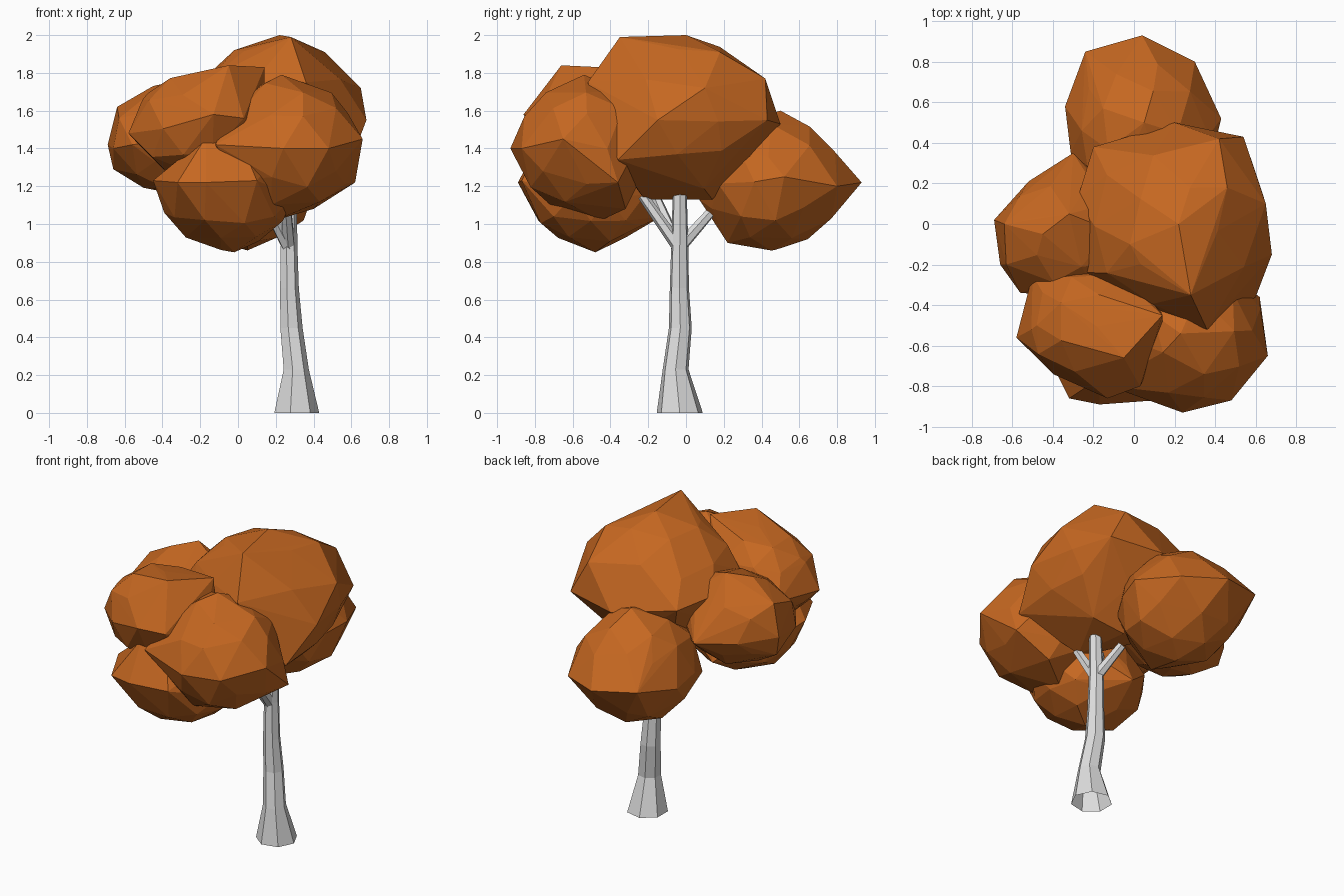
import bpy
import bmesh
import math
import random
from mathutils import Vector

if "Cube" in bpy.data.objects:
    bpy.data.objects.remove(bpy.data.objects["Cube"], do_unlink=True)


def make_material(name, rgb):
    mat = bpy.data.materials.new(name)
    mat.use_nodes = True
    mat.diffuse_color = (*rgb, 1)
    bsdf = next(n for n in mat.node_tree.nodes if n.type == "BSDF_PRINCIPLED")
    bsdf.inputs["Base Color"].default_value = (*rgb, 1)
    bsdf.inputs["Roughness"].default_value = 0.9
    return mat


orange = make_material("autumn_orange", (0.56, 0.136, 0.015))
bark = make_material("pale_grey_bark", (0.74, 0.74, 0.74))


def finish(name, bm, mat):
    mesh = bpy.data.meshes.new(name)
    bm.to_mesh(mesh)
    bm.free()
    mesh.materials.append(mat)
    obj = bpy.data.objects.new(name, mesh)
    bpy.context.collection.objects.link(obj)
    return obj


def leaf_clump(name, centre, radii, corners, seed):
    """Faceted, irregular ball whose hull is drawn out to a few corners."""
    rng = random.Random(seed)
    bm = bmesh.new()
    bmesh.ops.create_icosphere(bm, subdivisions=2, radius=1)
    for v in bm.verts:
        wobble = Vector([rng.uniform(-0.1, 0.1) for _ in range(3)])
        unit = (v.co + wobble).normalized() * rng.uniform(0.93, 1.0)
        v.co = [c + u * r for c, u, r in zip(centre, unit, radii)]
    bmesh.ops.delete(bm, geom=bm.edges[:], context="EDGES_FACES")
    for corner in corners:
        bm.verts.new(corner)
    hull = bmesh.ops.convex_hull(bm, input=bm.verts[:])
    inner = {g for g in hull["geom_interior"] + hull["geom_unused"]
             if isinstance(g, bmesh.types.BMVert)}
    bmesh.ops.delete(bm, geom=list(inner), context="VERTS")
    bmesh.ops.recalc_face_normals(bm, faces=bm.faces[:])
    return finish(name, bm, orange)


def limb(name, stations, sides, level=False):
    """Tapered tube through (x, y, z, radius) stations, open at the foot."""
    bm = bmesh.new()
    points = [Vector(s[:3]) for s in stations]
    axis = Vector((0, 0, 1)) if level else points[-1] - points[0]
    quat = axis.to_track_quat("Z", "Y")
    rings = []
    for p, s in zip(points, stations):
        ring = []
        for k in range(sides):
            a = math.tau * (k + 0.5) / sides
            ring.append(bm.verts.new(p + quat @ Vector((math.cos(a), math.sin(a), 0)) * s[3]))
        rings.append(ring)
    for r, q in zip(rings, rings[1:]):
        for k in range(sides):
            n = (k + 1) % sides
            bm.faces.new((r[k], r[n], q[n], q[k]))
    bm.faces.new(rings[-1])
    return finish(name, bm, bark)


# Trunk with flared foot
limb("trunk", [
    (0.305, -0.033, 0.0, 0.125),
    (0.305, -0.055, 0.23, 0.07),
    (0.28, -0.03, 0.45, 0.062),
    (0.27, -0.035, 0.66, 0.052),
    (0.268, -0.033, 0.9, 0.046),
    (0.275, -0.033, 1.2, 0.037),
], 7, level=True)

# Branches reaching into the foliage
limb("back_branch", [(0.27, -0.03, 0.88, 0.035), (0.2, 0.125, 1.055, 0.027)], 6)
limb("front_branch", [(0.27, -0.04, 0.88, 0.035), (0.25, -0.23, 1.15, 0.027)], 6)
limb("right_branch", [(0.27, -0.04, 0.87, 0.035), (0.13, -0.16, 1.14, 0.027)], 6)

# Foliage clumps
leaf_clump("main_crown", (0.2, -0.02, 1.56), (0.47, 0.47, 0.43), [
    (0.28, -0.35, 1.99), (0.22, 0, 2), (0.42, 0.42, 1.77), (0.54, 0.43, 1.55),
    (0.36, -0.52, 1.75), (-0.2, 0.38, 1.6), (0.2, 0.5, 1.53), (0.68, -0.15, 1.55),
    (0.65, 0.1, 1.72), (0.2, 0.14, 1.13), (0.25, -0.22, 1.13), (0.6, -0.36, 1.34),
    (0.46, 0.18, 1.91), (-0.02, -0.1, 1.92), (-0.28, 0.12, 1.62), (-0.23, -0.24, 1.64)], 3)
leaf_clump("back_foliage", (0.04, 0.45, 1.22), (0.38, 0.39, 0.36), [
    (0.04, 0.93, 1.22), (0.3, 0.8, 1.2), (-0.24, 0.85, 1.25), (0.43, 0.52, 1.25),
    (-0.34, 0.58, 1.2), (0.05, 0.45, 0.86), (0.05, 0.22, 0.9), (0.05, 0.5, 1.6),
    (0.08, 0.07, 1.13), (-0.26, 0.2, 1.15)], 5)
leaf_clump("front_left_foliage", (0.27, -0.54, 1.41), (0.38, 0.37, 0.37), [
    (0.24, -0.93, 1.4), (0.48, -0.87, 1.4), (0.66, -0.65, 1.45), (0.62, -0.36, 1.22),
    (0.23, -0.54, 1.79), (0.2, -0.45, 1.02), (-0.12, -0.8, 1.42), (0.4, -0.32, 1.08)], 8)
leaf_clump("front_right_foliage", (-0.2, -0.5, 1.52), (0.37, 0.31, 0.3), [
    (-0.58, -0.56, 1.48), (-0.5, -0.25, 1.5), (0.14, -0.45, 1.83), (-0.05, -0.66, 1.84),
    (-0.13, -0.86, 1.58), (0.03, -0.8, 1.56), (-0.48, -0.5, 1.69)], 11)
leaf_clump("lower_foliage", (-0.06, -0.5, 1.16), (0.37, 0.35, 0.3), [
    (-0.45, -0.6, 1.23), (-0.17, -0.89, 1.22), (0.1, -0.87, 1.23), (-0.17, -0.76, 1.46),
    (0.02, -0.77, 1.42), (-0.02, -0.48, 0.85), (-0.32, -0.86, 1.22), (-0.1, -0.13, 1.04)], 14)
leaf_clump("right_foliage", (-0.32, -0.05, 1.44), (0.35, 0.31, 0.3), [
    (-0.69, 0.02, 1.42), (-0.3, 0.35, 1.4), (-0.66, -0.2, 1.4), (-0.64, 0, 1.62),
    (-0.45, -0.05, 1.73), (-0.52, 0.21, 1.4), (-0.66, 0, 1.29), (-0.32, 0.05, 1.76),
    (-0.63, -0.2, 1.56), (-0.56, -0.34, 1.42)], 17)
